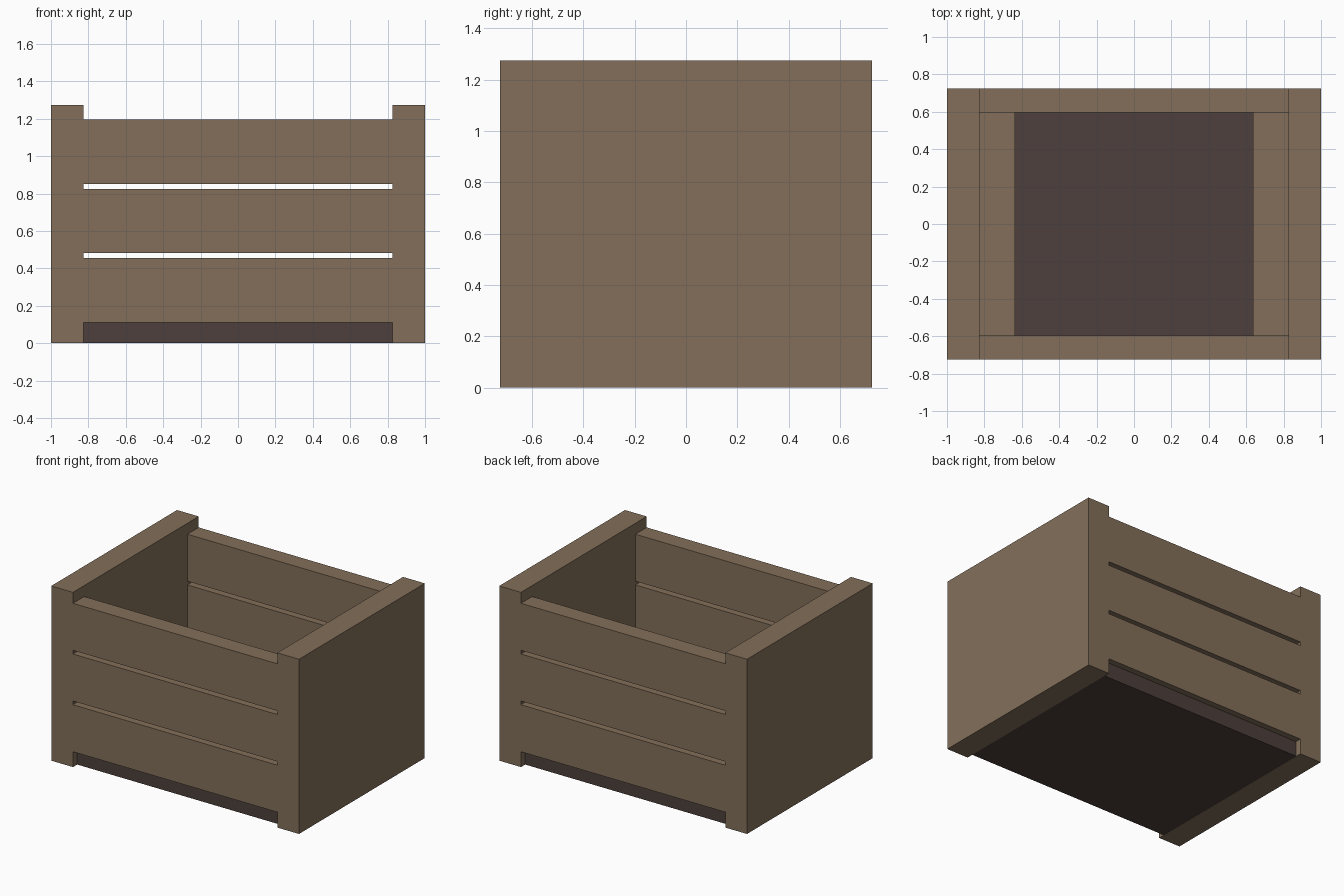
import bpy

cube = bpy.data.objects.get("Cube")
if cube:
    bpy.data.objects.remove(cube, do_unlink=True)


def material(name, rgb):
    mat = bpy.data.materials.new(name)
    mat.use_nodes = True
    color = (*rgb, 1.0)
    mat.diffuse_color = color
    mat.node_tree.nodes["Principled BSDF"].inputs["Base Color"].default_value = color
    return mat


def box(name, low, high, mat):
    """Axis-aligned board between two opposite corners."""
    center = [(a + b) / 2 for a, b in zip(low, high)]
    bpy.ops.mesh.primitive_cube_add(size=1, location=center)
    obj = bpy.context.object
    obj.name = name
    obj.scale = [b - a for a, b in zip(low, high)]
    bpy.ops.object.transform_apply(location=False, rotation=False, scale=True)
    obj.data.materials.append(mat)
    return obj


wood = material("brown wood", (0.227, 0.159, 0.102))
dark_wood = material("dark wood", (0.074, 0.051, 0.045))

HALF_X, HALF_Y, HEIGHT = 1.0, 0.725, 1.275
INNER_X, INNER_Y = 0.825, 0.595
BASE_TOP, SLAT_HEIGHT, SLAT_PITCH = 0.112, 0.343, 0.37

# Floor board, set back slightly under the slats
box("floor_board", (-INNER_X, -0.68, 0.002), (INNER_X, 0.68, BASE_TOP), dark_wood)

# Solid end walls and the cleats along their inner foot
for side, sign in (("left", 1), ("right", -1)):
    def span(a, b):
        return sorted((sign * a, sign * b))
    x0, x1 = span(INNER_X, HALF_X)
    box(side + "_end_wall", (x0, -HALF_Y, 0), (x1, HALF_Y, HEIGHT), wood)
    x0, x1 = span(0.635, INNER_X)
    box(side + "_floor_cleat", (x0, -INNER_Y, BASE_TOP), (x1, INNER_Y, 0.28), wood)

# Three spaced slats on the front and the back
for side, sign in (("front", -1), ("back", 1)):
    y0, y1 = sorted((sign * INNER_Y, sign * HALF_Y))
    for i in range(3):
        z = BASE_TOP + i * SLAT_PITCH
        box(f"{side}_slat_{i + 1}", (-INNER_X, y0, z), (INNER_X, y1, z + SLAT_HEIGHT), wood)
